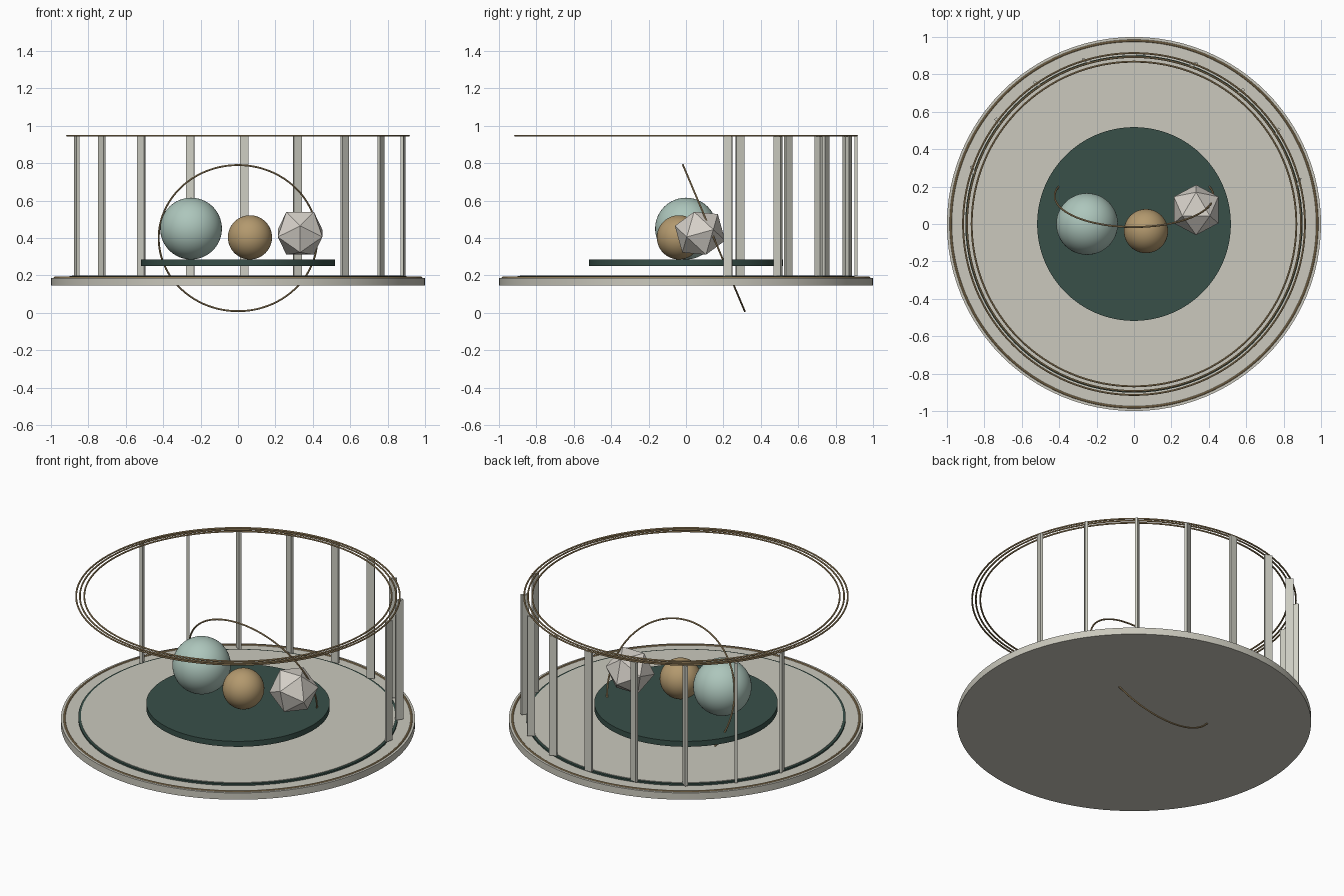
import bpy, bmesh, math
from mathutils import Matrix

cube = bpy.data.objects.get("Cube")
if cube:
    bpy.data.objects.remove(cube, do_unlink=True)


def material(name, hex_code):
    # sRGB hex to linear colour
    channels = [int(hex_code[i:i + 2], 16) / 255 for i in (0, 2, 4)]
    rgba = [c / 12.92 if c < 0.04 else ((c + 0.055) / 1.055) ** 2.4 for c in channels] + [1]
    mat = bpy.data.materials.new(name)
    mat.use_nodes = True
    mat.diffuse_color = rgba
    mat.node_tree.nodes["Principled BSDF"].inputs["Base Color"].default_value = rgba
    return mat


stone = material("warm stone", "cbc9bd")
pale = material("pale slat", "d0d0c5")
chalk = material("chalk", "d6d1c9")
teal = material("dark teal", "385049")
mint = material("soft mint", "adc6bc")
brass = material("dull brass", "b3996e")


def finish(name, mat, smooth=True):
    obj = bpy.context.object
    obj.name = name
    obj.data.materials.append(mat)
    if smooth:
        bpy.ops.object.shade_smooth_by_angle(angle=math.radians(35))
    return obj


def disc(name, radius, bottom, top, mat):
    bpy.ops.mesh.primitive_cylinder_add(vertices=96, radius=radius, depth=top - bottom,
                                        location=(0, 0, (bottom + top) / 2))
    return finish(name, mat)


def ring(name, radius, tube, location, mat, tilt=0):
    bpy.ops.mesh.primitive_torus_add(major_segments=128, minor_segments=10, major_radius=radius,
                                     minor_radius=tube, location=location, rotation=(tilt, 0, 0))
    return finish(name, mat)


def ball(name, radius, location, mat):
    bpy.ops.mesh.primitive_uv_sphere_add(segments=48, ring_count=32, radius=radius, location=location)
    return finish(name, mat)


# Stepped round base with inlaid rims
disc("base_plate", 1.0, 0.145, 0.187, stone)
disc("floor_edge", 0.902, 0.187, 0.197, teal)
disc("floor", 0.888, 0.19, 0.2, stone)
ring("base_rim", 0.98, 0.006, (0, 0, 0.187), brass)

# Floating display platform
disc("platform", 0.518, 0.25, 0.284, teal)

# Crown of three thin rings
for i, radius in enumerate((0.914, 0.893, 0.868)):
    ring(f"crown_ring_{i + 1}", radius, 0.005, (0, 0, 0.946), brass)

# Slats around the back half, each turned against its position angle
for i in range(9):
    angle = 0.25 + i * 0.321
    bpy.ops.mesh.primitive_cube_add(size=1, location=(0.91 * math.cos(angle), 0.91 * math.sin(angle), 0.57),
                                    rotation=(0, 0, -angle))
    bpy.context.object.scale = (0.016, 0.045, 0.745)
    finish(f"slat_{i + 1}", pale, smooth=False)

# Objects on the platform
ball("large_ball", 0.165, (-0.251, 0, 0.45), mint)
ball("small_ball", 0.118, (0.064, -0.038, 0.403), brass)

# Faceted solid: hull of three golden rectangles
bm = bmesh.new()
golden = (1 + math.sqrt(5)) / 2
for a in (-1, 1):
    for b in (-golden, golden):
        for corner in ((a, 0, b), (0, b, a), (b, a, 0)):
            bm.verts.new(corner)
bmesh.ops.convex_hull(bm, input=bm.verts)
size = 0.14 / math.hypot(1, golden)
bmesh.ops.transform(bm, matrix=Matrix.Rotation(0.27, 4, 'X') @ Matrix.Scale(size, 4), verts=bm.verts)
bmesh.ops.recalc_face_normals(bm, faces=bm.faces)
mesh = bpy.data.meshes.new("faceted_solid")
bm.to_mesh(mesh)
bm.free()
solid = bpy.data.objects.new("faceted_solid", mesh)
solid.location = (0.332, 0.075, 0.425)
mesh.materials.append(chalk)
bpy.context.collection.objects.link(solid)

# Large leaning hoop passing through the base
ring("hoop", 0.424, 0.005, (0, 0.149, 0.399), brass, tilt=math.pi / 2 + 0.4)
